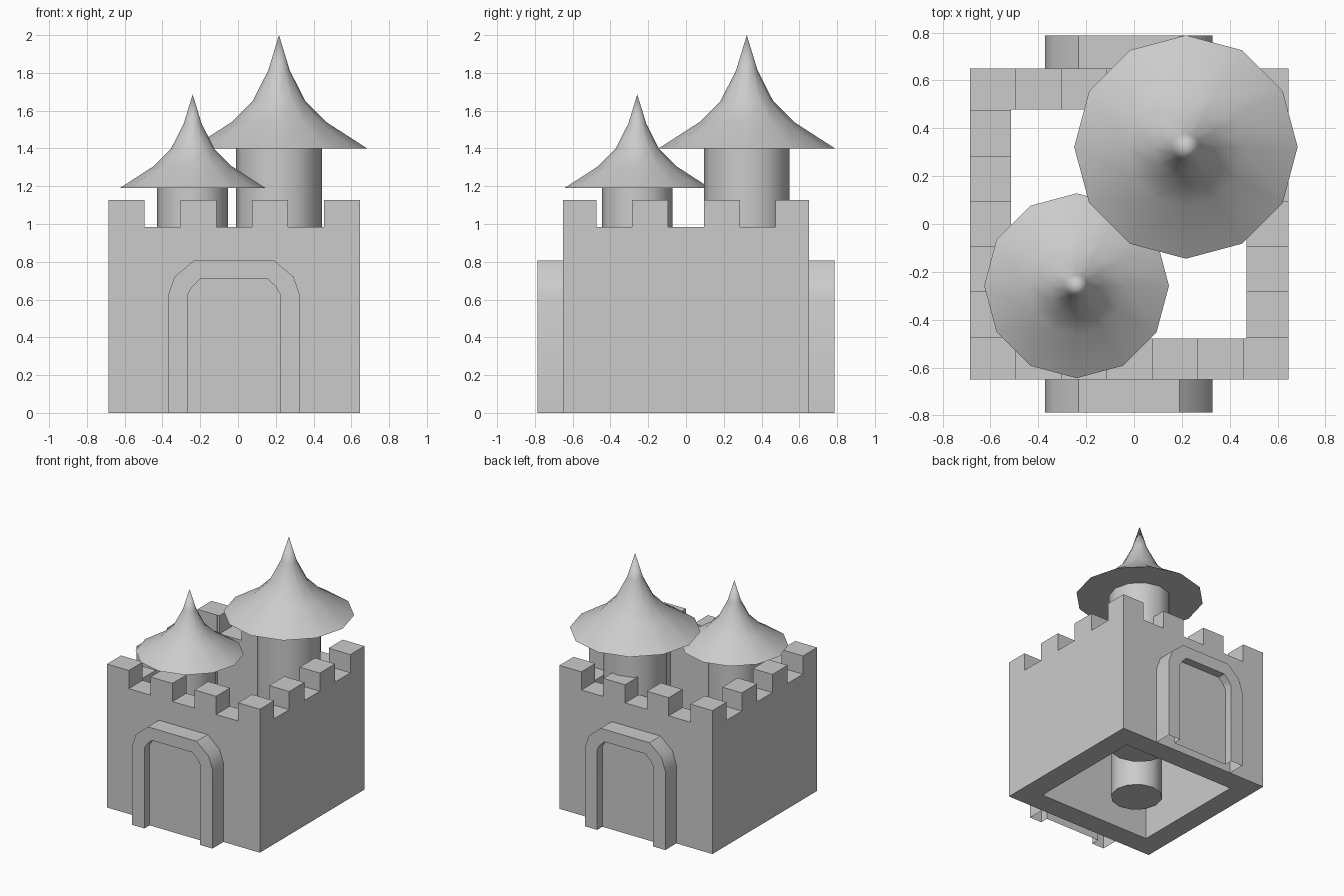
import bpy, bmesh
from math import radians, sin, cos, pi

cube = bpy.data.objects.get("Cube")
if cube:
    bpy.data.objects.remove(cube, do_unlink=True)

stone = bpy.data.materials.new("light_grey_stone")
stone.use_nodes = True
GREY = (0.6, 0.6, 0.6, 1)
stone.diffuse_color = GREY
stone.node_tree.nodes["Principled BSDF"].inputs["Base Color"].default_value = GREY


def finish(name, bm, smooth=None):
    """Turn a bmesh into a scene object, optionally smoothed by angle."""
    bmesh.ops.recalc_face_normals(bm, faces=bm.faces)
    mesh = bpy.data.meshes.new(name)
    bm.to_mesh(mesh)
    bm.free()
    mesh.materials.append(stone)
    obj = bpy.data.objects.new(name, mesh)
    bpy.context.collection.objects.link(obj)
    bpy.ops.object.select_all(action="DESELECT")
    obj.select_set(True)
    bpy.context.view_layer.objects.active = obj
    if smooth:
        bpy.ops.object.shade_smooth_by_angle(angle=radians(smooth))
    return obj


def bridge(bm, a, b, closed=True):
    """Join two vertex rows with quads."""
    n = len(a)
    for i in range(n if closed else n - 1):
        j = (i + 1) % n
        bm.faces.new((a[i], a[j], b[j], b[i]))


def add_box(bm, x0, x1, y0, y1, z0, z1):
    rings = [[bm.verts.new((x, y, z)) for x, y in
              ((x0, y0), (x1, y0), (x1, y1), (x0, y1))] for z in (z0, z1)]
    bridge(bm, *rings)
    bm.faces.new(rings[0])
    bm.faces.new(rings[1])


def lathe(name, centre, profile, sides=12):
    """Revolve (radius, z) points; zero radius at an end is a pole."""
    bm = bmesh.new()
    cx, cy = centre
    rings = []
    for r, z in profile:
        if r == 0:
            rings.append([bm.verts.new((cx, cy, z))])
        else:
            rings.append([bm.verts.new((cx + r * cos(2 * pi * i / sides),
                                        cy + r * sin(2 * pi * i / sides), z))
                          for i in range(sides)])
    for a, b in zip(rings, rings[1:]):
        if len(a) > 1 and len(b) > 1:
            bridge(bm, a, b)
        else:
            pole, ring = (a, b) if len(a) == 1 else (b, a)
            for i in range(sides):
                bm.faces.new((pole[0], ring[i], ring[(i + 1) % sides]))
    return finish(name, bm, 35)


# Curtain wall: a hollow rectangular ring, open inside
X0, X1, Y, TOP, NOTCH = -0.685, 0.645, 0.65, 1.128, 0.985
bm = bmesh.new()
loops = []
for (x0, x1, y), z in (((X0, X1, Y), 0), ((X0, X1, Y), TOP),
                       ((-0.515, 0.47, 0.478), TOP), ((-0.515, 0.47, 0.478), 0)):
    loops.append([bm.verts.new(p) for p in
                  ((x0, -y, z), (x1, -y, z), (x1, y, z), (x0, y, z))])
for k in range(4):
    bridge(bm, loops[k], loops[(k + 1) % 4])
wall = finish("castle_wall", bm)

# Battlements: notches cut through opposite walls
cut_x, cut_y = bmesh.new(), bmesh.new()
for k in (-1, 0, 1):
    mx, my = (X0 + X1) / 2 + k * 0.38, k * 0.38
    add_box(cut_x, mx - 0.095, mx + 0.095, -1, 1, NOTCH, 1.5)
    add_box(cut_y, -1, 1, my - 0.095, my + 0.095, NOTCH, 1.5)
for bm in (cut_x, cut_y):
    cutter = finish("notch_cutter", bm)
    cutter.hide_render = True
    mod = wall.modifiers.new("notches", "BOOLEAN")
    mod.operation, mod.solver, mod.object = "DIFFERENCE", "EXACT", cutter
    bpy.context.view_layer.objects.active = wall
    bpy.ops.object.modifier_apply(modifier=mod.name)
    bpy.data.objects.remove(cutter, do_unlink=True)

# Gateways: arched surround with a recessed door, open underneath
DOOR_X = -0.021
OUTER = [(0.35, 0), (0.35, 0.62), (0.315, 0.72), (0.212, 0.807)]
INNER = [(0.243, 0), (0.243, 0.63), (0.222, 0.667), (0.178, 0.71)]


def arch_row(bm, half, y):
    points = [(-x, z) for x, z in half] + half[::-1]
    return [bm.verts.new((DOOR_X + x, y, z)) for x, z in points]


for name, side in (("front_gate", -1), ("back_gate", 1)):
    bm = bmesh.new()
    rows = [arch_row(bm, half, side * y) for half, y in
            ((OUTER, 0.65), (OUTER, 0.787), (INNER, 0.787), (INNER, 0.722))]
    for a, b in zip(rows, rows[1:]):
        bridge(bm, a, b, closed=False)
    bm.faces.new(rows[-1])
    finish(name, bm, 35)

# Towers: a round shaft under a flared pointed roof
ROOF = [(0, 0), (0.467, 0), (0.25, 0.14), (0.14, 0.25), (0.057, 0.413), (0, 0.6)]
for name, centre, eave, size in (("tall_tower", (0.217, 0.322), 1.4, 1),
                                 ("short_tower", (-0.24, -0.258), 1.19, 0.827)):
    r = 0.227 * size
    lathe(name + "_shaft", centre, [(0, 0.15), (r, 0.15), (r, eave), (0, eave)])
    lathe(name + "_roof", centre, [(a * size, eave + z * size) for a, z in ROOF])
